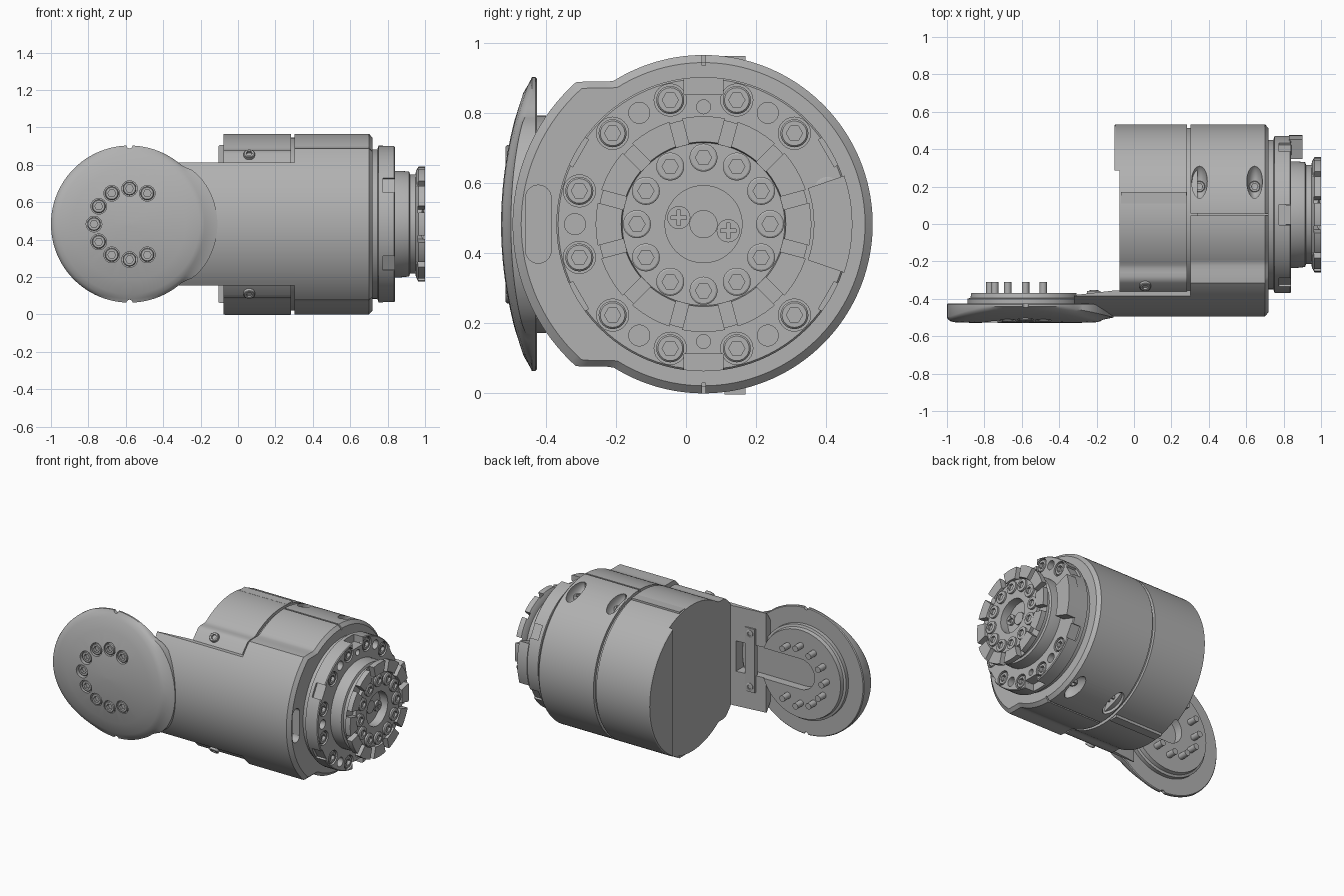
import bpy, bmesh
from math import sin, cos, pi, radians, sqrt
from mathutils import Vector, Matrix

if "Cube" in bpy.data.objects:
    bpy.data.objects.remove(bpy.data.objects["Cube"])

metal = bpy.data.materials.new("grey_metal")
metal.use_nodes = True
GREY = (0.44, 0.44, 0.44, 1)
metal.diffuse_color = GREY
metal.node_tree.nodes["Principled BSDF"].inputs["Base Color"].default_value = GREY

AY, AZ, R = 0.05, 0.483, 0.483      # main axis and body radius
DX = -0.58                          # centre of the front disc
X, Y, Z = Vector((1, 0, 0)), Vector((0, 1, 0)), Vector((0, 0, 1))


def finish(name, bm):
    bmesh.ops.recalc_face_normals(bm, faces=bm.faces)
    me = bpy.data.meshes.new(name)
    bm.to_mesh(me)
    bm.free()
    ob = bpy.data.objects.new(name, me)
    me.materials.append(metal)
    bpy.context.collection.objects.link(ob)
    return ob


def skin(name, rings):
    """Bridge equal closed loops of points and cap both ends."""
    bm = bmesh.new()
    loops = [[bm.verts.new(p) for p in ring] for ring in rings]
    n = len(loops[0])
    for a, b in zip(loops, loops[1:]):
        for i in range(n):
            j = (i + 1) % n
            bm.faces.new((a[i], a[j], b[j], b[i]))
    bm.faces.new(loops[0])
    bm.faces.new(loops[-1])
    return finish(name, bm)


def lathe(name, profile, origin, axis=X, seg=64, hexed=()):
    """Turn (radius, height) points about an axis; rings in hexed become hexagons."""
    q = axis.to_track_quat('Z', 'Y')
    rings = []
    for k, (r, h) in enumerate(profile):
        ring = []
        for i in range(seg):
            a = 2 * pi * i / seg
            f = cos(pi / 6) / cos(a % (pi / 3) - pi / 6) if k in hexed else 1
            ring.append(Vector(origin) + q @ Vector((r * f * cos(a), r * f * sin(a), h)))
        rings.append(ring)
    return skin(name, rings)


def rod(name, r, h, origin, axis=X, seg=32):
    return lathe(name, [(r, 0), (r, h)], origin, axis, seg)


def bolt(name, origin, axis, r, h):
    """Cap screw with a hexagon socket."""
    p = [(r, 0), (r, h * .85), (r * .88, h), (r * .58, h), (r * .58, h * .35)]
    return lathe(name, p, origin, axis, 24, (3, 4))


def box(name, lo, hi, turn=0):
    """Box between two corners, optionally turned about the main axis."""
    lo, hi = Vector(lo), Vector(hi)
    bm = bmesh.new()
    bmesh.ops.create_cube(bm, size=1, matrix=Matrix.Translation((lo + hi) / 2)
                          @ Matrix.Diagonal((*(hi - lo), 1)))
    if turn:
        bmesh.ops.rotate(bm, verts=bm.verts, cent=(0, AY, AZ),
                         matrix=Matrix.Rotation(radians(turn), 3, 'X'))
    return finish(name, bm)


def cut(target, cutters):
    """Subtract each cutter from the target and drop it."""
    for c in cutters:
        c.hide_render = True
        m = target.modifiers.new("cut", 'BOOLEAN')
        m.operation, m.solver, m.object = 'DIFFERENCE', 'EXACT', c
        bpy.context.view_layer.objects.active = target
        bpy.ops.object.modifier_apply(modifier=m.name)
        bpy.data.objects.remove(c)


def polar(x, r, deg):
    return (x, AY + r * cos(radians(deg)), AZ + r * sin(radians(deg)))


def housing(name, out, lim, sections):
    """Round body whose front side bulges to radius out within height lim."""
    rings = []
    for x, s in sections:
        ring = []
        for i in range(180):
            a = 2 * pi * i / 180
            r = R
            if cos(a) < 0:
                r = max(R, min(out, lim / max(abs(sin(a)), .01)))
            ring.append((x, AY + s * r * cos(a), AZ + s * r * sin(a)))
        rings.append(ring)
    return skin(name, rings)


# Main body: rear drum, groove core and front housing
rear = housing("rear_drum", .525, .395, [(-.105, .99), (-.098, 1), (.283, 1)])
cut(rear, [box("end_cut", (-.2, -.7, -.1), (-.078, .285, 1.1))])
rod("groove_core", R - .02, .08, (.26, AY, AZ), X, 96)
body = housing("joint_housing", .545, .407, [(.303, 1), (.7, 1), (.72, .955)])
pockets = []
for x in (.35, .645):
    for s in (-1, 1):
        bm = bmesh.new()
        bmesh.ops.create_uvsphere(bm, u_segments=24, v_segments=14, radius=1,
                                  matrix=Matrix.Translation((x, .23, AZ + s * .45))
                                  @ Matrix.Diagonal((.042, .1, .07, 1)))
        pockets.append(finish("pocket", bm))
        bolt("clamp_screw", (x, .2, AZ + s * .37), Z * s, .03, .04)
slits = [box("slit", (.29, AY - .005, z), (.73, AY + .005, z + .04)) for z in (-.01, .936)]
window = [box("window", (.6, -.458, AZ - .08), (.8, -.385, AZ + .08))]
window += [rod("window_end", .0365, .2, (.6, -.4215, AZ + s * .075)) for s in (-1, 1)]
cut(body, pockets + slits + window)
for s in (-1, 1):
    z = AZ + s * .474
    box("edge_tab", (-.07, .11, z - .012), (.28, .17, z + .006))
    bolt("clip_screw", (.06, -.325, AZ + s * .365), Vector((0, -.7, s * .7)), .03, .02)

# Curved arm sheet joining body and disc
RS, LIM = .545, .328


def sheet_ring(x, inner):
    arc = [-LIM + 2 * LIM * i / 32 for i in range(33)]
    front = [(x, AY - sqrt(RS * RS - d * d), AZ + d) for d in arc]
    return front + [(x, inner, AZ + LIM), (x, inner, AZ - LIM)]


arm = skin("arm_sheet", [sheet_ring(-.32, -.38), sheet_ring(-.1, -.355), sheet_ring(.306, -.355)])

# Front disc: arched outer face, rounded rim, flared where it blends into the arm
prof = [(.415, -.425), (.42, -.43), (.42, -.5), (.413, -.512), (.4, -.52),
        (.375, -.526), (.3, -.528), (.2, -.528), (.1, -.528), (.01, -.528)]
rings = []
for k, (r, y) in enumerate(prof):
    ring = []
    for i in range(96):
        a = 2 * pi * i / 96
        dz = r * sin(a)
        if k > 1:
            y_arched = min(y + dz * dz / 2.28, -.434 - .003 * k)
        else:
            y_arched = y
        flare = .05 * sqrt(max(0, (cos(a) - .7) / .3)) if k < 3 else 0
        ring.append((DX + (r + flare) * cos(a), y_arched, AZ + (r + flare) * sin(a)))
    rings.append(ring)
disc = skin("front_disc", rings)
ring = lathe("disc_ring", [(.31, 0), (.31, .03), (.295, .035), (.29, .06), (.02, .06)],
             (DX, -.43, AZ), Y, 64)


# Channel in the back of the arm and ring
def channel():
    return [box("channel", (DX, -.445, AZ - .1), (-.115, -.3, AZ + .1)),
            rod("channel_end", .1, .145, (DX, -.445, AZ), Y)]


for part in (arm, ring):
    cut(part, channel())

# Disc screws with pins at the back
holes = []
for k in range(60, 301, 30):
    px, pz = DX + .19 * cos(radians(k)), AZ + .19 * sin(radians(k))
    holes.append(rod("hole", .042, .08, (px, -.56, pz), Y, 24))
    bolt("disc_screw", (px, -.485, pz), -Y, .036, .03)
    rod("disc_pin", .02, .09, (px, -.4, pz), Y, 16)
holes += [rod("rim_notch", .016, .2, (DX, -.6, AZ + s * .42), Y, 16) for s in (-1, 1)]
cut(disc, holes)

# Cross bar on the back of the arm
box("cross_bar", (-.25, -.39, AZ - .21), (-.18, -.358, AZ + .21))
for s in (-1, 1):
    bolt("bar_screw", (-.215, -.362, AZ + s * .175), Y, .024, .01)

# Output flange with notches and recessed bolts
flange = lathe("output_flange", [(.40, .69), (.40, .745), (.42, .752), (.42, .835),
                                 (.415, .84), (.2, .84)], (0, AY, AZ), X, 96)
notches = [box("notch", (.775, AY + .37, AZ - .055), (.9, AY + .5, AZ + .055), t) for t in (90, 270)]
notches += [box("notch", (.775, AY + .405, AZ - .045), (.9, AY + .5, AZ + .045), t)
            for t in (30, 150, 210, 330)]
notches += [rod("flange_hole", .03, .1, polar(.8, .367, t), X, 24) for t in (60, 120, 180, 240, 300)]
notches += [rod("pin_hole", .02, .1, polar(.81, .335, t), X, 24) for t in (90, 270)]
for t in range(45, 330, 30):
    notches.append(rod("counterbore", .046, .1, polar(.812, .367, t), X, 24))
    bolt("flange_bolt", polar(.805, .367, t), X, .04, .032)
for t in (15,):
    bolt("flange_bolt", polar(.83, .367, t), X, .04, .012)
cut(flange, notches)

# Raised key segment on the flange
tab = []
for x in (.83, .9):
    arc = [-19 + 38 * i / 12 for i in range(13)]
    tab.append([polar(x, .425, t) for t in arc] + [polar(x, .315, t) for t in reversed(arc)])
skin("key_segment", tab)

# Output hub and toothed crown
hub = lathe("output_hub", [(.285, .83), (.285, .87), (.28, .915), (.265, .92), (.265, .95),
                           (.25, .96), (.2, .96)], (0, AY, AZ), X, 72)
crown = lathe("toothed_crown", [(.25, .945), (.285, .952), (.308, .965), (.308, 1),
                                (.235, 1), (.232, .982), (.1, .982)], (0, AY, AZ), X, 72)
slots = [box("slot", (.962, AY + .232, AZ - .019), (1.1, AY + .4, AZ + .019), t)
         for t in range(15, 360, 30)]
cut(crown, slots + [rod("bore", .11, .3, (.925, AY, AZ), X, 48)])
cut(hub, [rod("bore", .11, .3, (.925, AY, AZ), X, 48)])
for t in range(0, 360, 30):
    bolt("crown_bolt", polar(.975, .19, t), X, .04, .022)

# Centre cap with two cross-slot screws
rod("centre_cap", .04, .015, (.92, AY, AZ), X, 32)
for t in (165, -15):
    p = polar(.92, .073, t)
    screw = rod("centre_screw", .033, .02, p, X, 24)
    w = .005
    cut(screw, [box("cross", (.932, p[1] - a, p[2] - b), (.96, p[1] + a, p[2] + b))
                for a, b in ((w, .022), (.022, w))])

bpy.ops.object.select_all(action='DESELECT')
for ob in bpy.context.scene.objects:
    if ob.type == 'MESH':
        ob.select_set(True)
        bpy.context.view_layer.objects.active = ob
bpy.ops.object.shade_smooth_by_angle(angle=radians(30))
